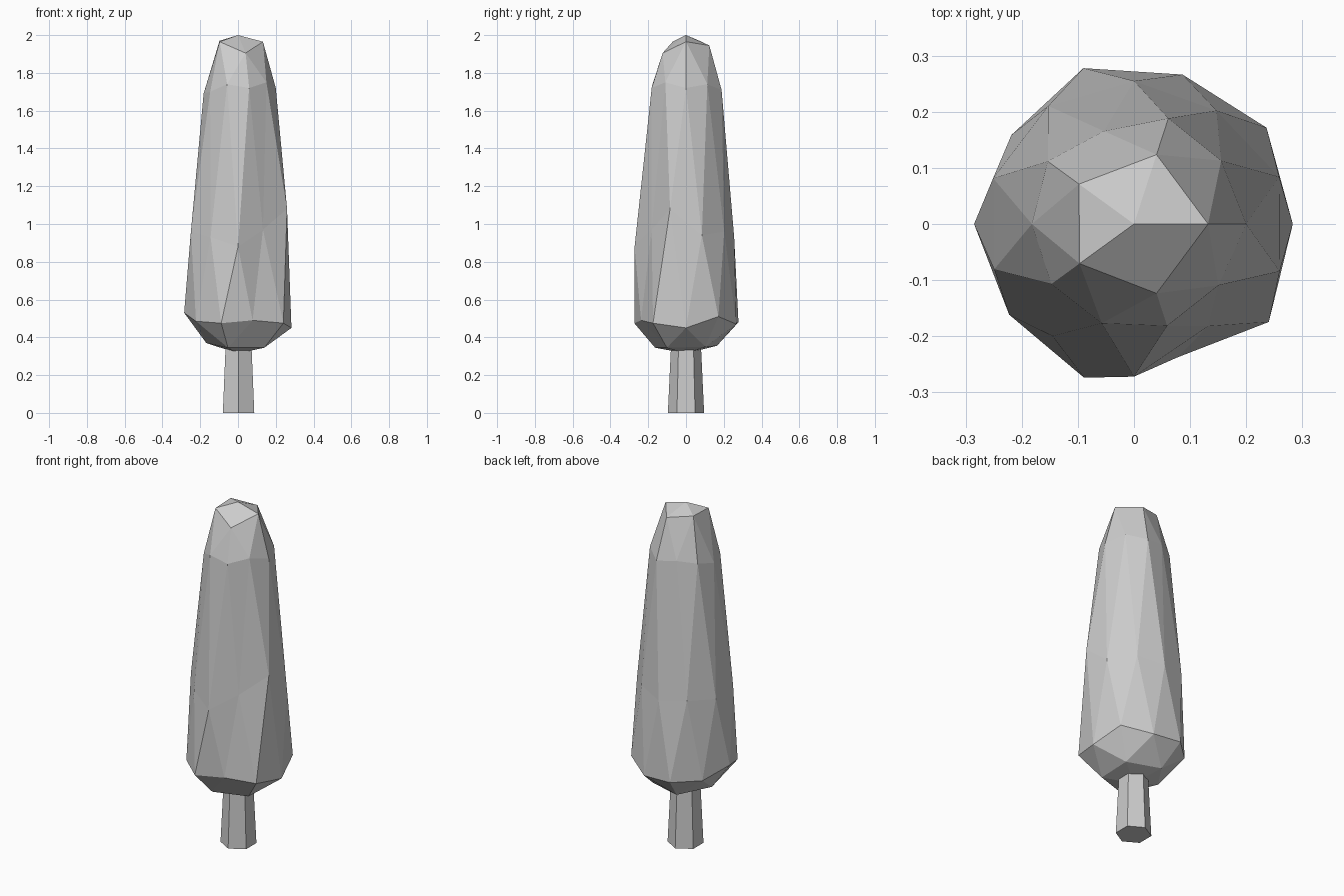
import bpy, bmesh
from math import atan2, cos, sin, degrees, radians

if "Cube" in bpy.data.objects:
    bpy.data.objects.remove(bpy.data.objects["Cube"])

# Crown rings, top to bottom: (first angle, angle step, radii, heights)
RINGS = [
    (0, 72, [.132, .13, .121, .12, .13],
            [1.965, 1.945, 1.97, 1.965, 1.905]),
    (0, 36, [.20, .192, .198, .174, .19, .182, .182, .186, .191, .186],
            [1.72, 1.74, 1.71, 1.73, 1.72, 1.69, 1.70, 1.74, 1.72, 1.75]),
    (18, 36, [.272, .25, .255, .26, .264, .262, .247, .272, .225, .273],
             [.94, .96, .93, .95, .94, .96, .93, .88, .97, 1.08]),
    (0, 36, [.283, .292, .28, .292, .27, .285, .275, .288, .25, .297],
            [.45, .51, .47, .48, .48, .53, .485, .475, .49, .475]),
    (36, 72, [.175, .172, .168, .172, .172],
             [.35, .355, .37, .345, .345]),
]


def finish(bm, name):
    mesh = bpy.data.meshes.new(name)
    bm.to_mesh(mesh)
    bm.free()
    obj = bpy.data.objects.new(name, mesh)
    bpy.context.collection.objects.link(obj)


# Crown: an icosphere whose rings are pulled onto the tall, uneven profile
bm = bmesh.new()
bmesh.ops.create_icosphere(bm, subdivisions=2, radius=1)
for v in bm.verts:
    h = v.co.z
    if abs(h) > .95:
        v.co = (0, 0, 2.0 if h > 0 else .315)
        continue
    ring = 0 if h > .7 else 1 if h > .2 else 2 if h > -.2 else 3 if h > -.7 else 4
    start, step, radii, heights = RINGS[ring]
    a = degrees(atan2(v.co.y, v.co.x))
    k = round((a - start) / step) % len(radii)
    a = radians(start + k * step)
    v.co = (radii[k] * cos(a), radii[k] * sin(a), heights[k])
finish(bm, "crown")

# Trunk: tapered six-sided post with corners facing front and back
bm = bmesh.new()
low, high = ([bm.verts.new((r * cos(radians(30 + 60 * i)) + .003,
                            r * sin(radians(30 + 60 * i)), z)) for i in range(6)]
             for r, z in ((.096, 0), (.077, .4)))
bm.faces.new(low[::-1])
bm.faces.new(high)
for i in range(6):
    j = (i + 1) % 6
    bm.faces.new((low[i], low[j], high[j], high[i]))
finish(bm, "trunk")
